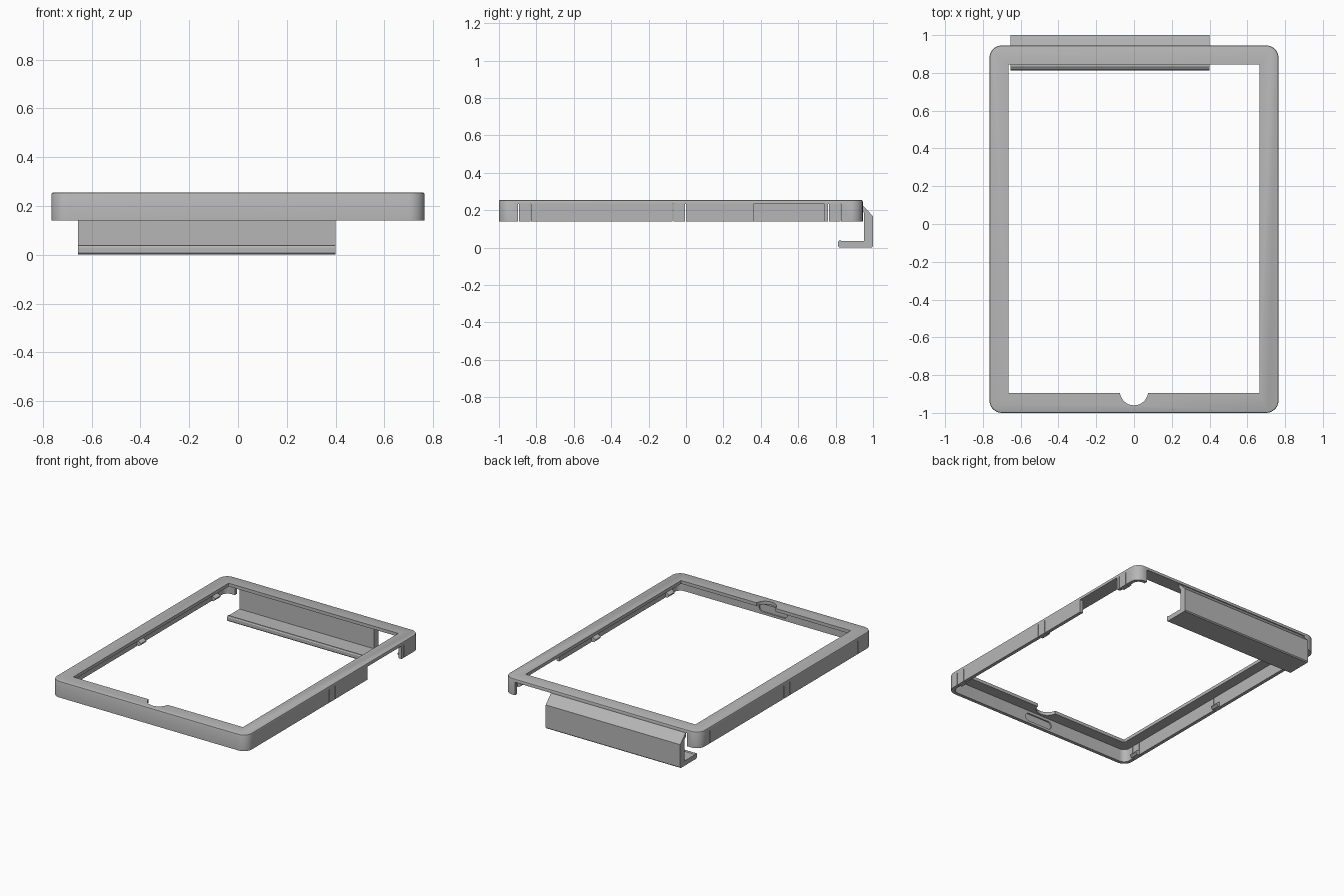
import bpy, bmesh
from math import cos, sin, pi, radians

cube = bpy.data.objects.get("Cube")
if cube:
    bpy.data.objects.remove(cube, do_unlink=True)

grey = bpy.data.materials.new("grey_plastic")
grey.use_nodes = True
GREY = (0.47, 0.47, 0.47, 1)
grey.diffuse_color = GREY
grey.node_tree.nodes["Principled BSDF"].inputs["Base Color"].default_value = GREY


def finish(name, bm):
    bmesh.ops.recalc_face_normals(bm, faces=bm.faces)
    mesh = bpy.data.meshes.new(name)
    bm.to_mesh(mesh)
    bm.free()
    mesh.materials.append(grey)
    ob = bpy.data.objects.new(name, mesh)
    bpy.context.collection.objects.link(ob)
    return ob


def prism(bm, points, offset):
    """Close a ring of points and extrude it along offset."""
    face = bm.faces.new([bm.verts.new(p) for p in points])
    new = bmesh.ops.extrude_face_region(bm, geom=[face])["geom"]
    verts = [v for v in new if isinstance(v, bmesh.types.BMVert)]
    bmesh.ops.translate(bm, verts=verts, vec=offset)


def box(bm, x0, x1, y0, y1, z0, z1):
    prism(bm, [(x0, y0, z0), (x1, y0, z0), (x1, y1, z0), (x0, y1, z0)], (0, 0, z1 - z0))


def rounded(x0, x1, y0, y1, r, steps=8):
    """Outline of a rounded rectangle."""
    pts = []
    corners = [(x1 - r, y1 - r), (x0 + r, y1 - r), (x0 + r, y0 + r), (x1 - r, y0 + r)]
    for k, (cx, cy) in enumerate(corners):
        for i in range(steps + 1):
            a = (k + i / steps) * pi / 2
            pts.append((cx + r * cos(a), cy + r * sin(a)))
    return pts


def select_only(ob):
    bpy.ops.object.select_all(action='DESELECT')
    ob.select_set(True)
    bpy.context.view_layer.objects.active = ob


def cut(ob, bm):
    """Subtract a cutter mesh, then discard it."""
    cutter = finish("cutter", bm)
    cutter.hide_render = True
    mod = ob.modifiers.new("cut", 'BOOLEAN')
    mod.operation = 'DIFFERENCE'
    mod.solver = 'EXACT'
    mod.object = cutter
    select_only(ob)
    bpy.ops.object.modifier_apply(modifier=mod.name)
    bpy.data.objects.remove(cutter, do_unlink=True)


W, FRONT, BACK = 0.765, -1.0, 0.945      # outer frame
LOW, PLATE, TOP = 0.14, 0.232, 0.255     # wall foot, plate underside, plate top
WALL = 0.024
TABS = (-0.863, -0.036, 0.795)           # snap tab centres along y
TAB_HALF = 0.033

# Frame slab with rounded corners and a softened top edge
bm = bmesh.new()
prism(bm, [(x, y, LOW) for x, y in rounded(-W, W, FRONT, BACK, 0.065)], (0, 0, TOP - LOW))
rim = [e for e in bm.edges if all(v.co.z > TOP - 0.001 for v in e.verts)]
bmesh.ops.bevel(bm, geom=rim, offset=0.008, segments=2, profile=0.5, affect='EDGES')
frame = finish("tablet_frame", bm)

# Pocket under the plate
bm = bmesh.new()
pocket = rounded(-W + WALL, W - WALL, FRONT + WALL, BACK - WALL, 0.045)
prism(bm, [(x, y, 0.05) for x, y in pocket], (0, 0, PLATE - 0.05))
cut(frame, bm)

# Screen opening
bm = bmesh.new()
box(bm, -0.665, 0.665, -0.895, 0.845, 0.1, 0.3)
cut(frame, bm)

# Round button notch in the front border
bm = bmesh.new()
prism(bm, [(0.075 * cos(a * pi / 16), -0.885 + 0.075 * sin(a * pi / 16), 0.1)
           for a in range(32)], (0, 0, 0.2))
cut(frame, bm)

# Open section of the left wall
bm = bmesh.new()
box(bm, 0.70, 0.80, 0.36, 0.74, 0.1, PLATE)
cut(frame, bm)

# Open section of the back wall
bm = bmesh.new()
box(bm, -0.67, 0.68, 0.90, 1.0, 0.1, PLATE)
cut(frame, bm)

# Slits on both sides of each snap tab
bm = bmesh.new()
for side in (-1, 1):
    for y in TABS:
        for edge in (y - TAB_HALF, y + TAB_HALF):
            x0, x1 = sorted((side * 0.72, side * 0.78))
            box(bm, x0, x1, edge - 0.002, edge + 0.002, 0.1, PLATE)
cut(frame, bm)

# Shallow pill-shaped recess inside the front wall
bm = bmesh.new()
prism(bm, [(x, FRONT + 0.014, z) for x, z in rounded(-0.11, 0.11, 0.157, 0.213, 0.027)], (0, 0.03, 0))
cut(frame, bm)

# Snap tab hooks on the inner wall feet
hook = [(W - WALL + 0.004, LOW), (W - WALL - 0.012, LOW), (W - WALL - 0.026, LOW + 0.012),
        (W - WALL - 0.026, LOW + 0.02), (W - WALL + 0.004, LOW + 0.04)]
bm = bmesh.new()
for side in (-1, 1):
    for y in TABS:
        prism(bm, [(side * x, y - TAB_HALF + 0.003, z) for x, z in hook],
              (0, 2 * TAB_HALF - 0.006, 0))
hooks = finish("snap_hooks", bm)

# Back clip: wall with sloped top and an inward foot
profile = [(0.82, 0), (0.993, 0), (1.0, 0.007), (1.0, 0.168), (0.938, 0.232),
           (0.938, 0.2), (0.952, 0.185), (0.952, 0.034), (0.832, 0.034), (0.825, 0.04),
           (0.818, 0.038), (0.813, 0.03), (0.813, 0.007)]
bm = bmesh.new()
prism(bm, [(-0.655, y, z) for y, z in profile], (1.055, 0, 0))
clip = finish("back_clip", bm)

for ob in (frame, hooks, clip):
    select_only(ob)
    bpy.ops.object.shade_smooth_by_angle(angle=radians(30))
